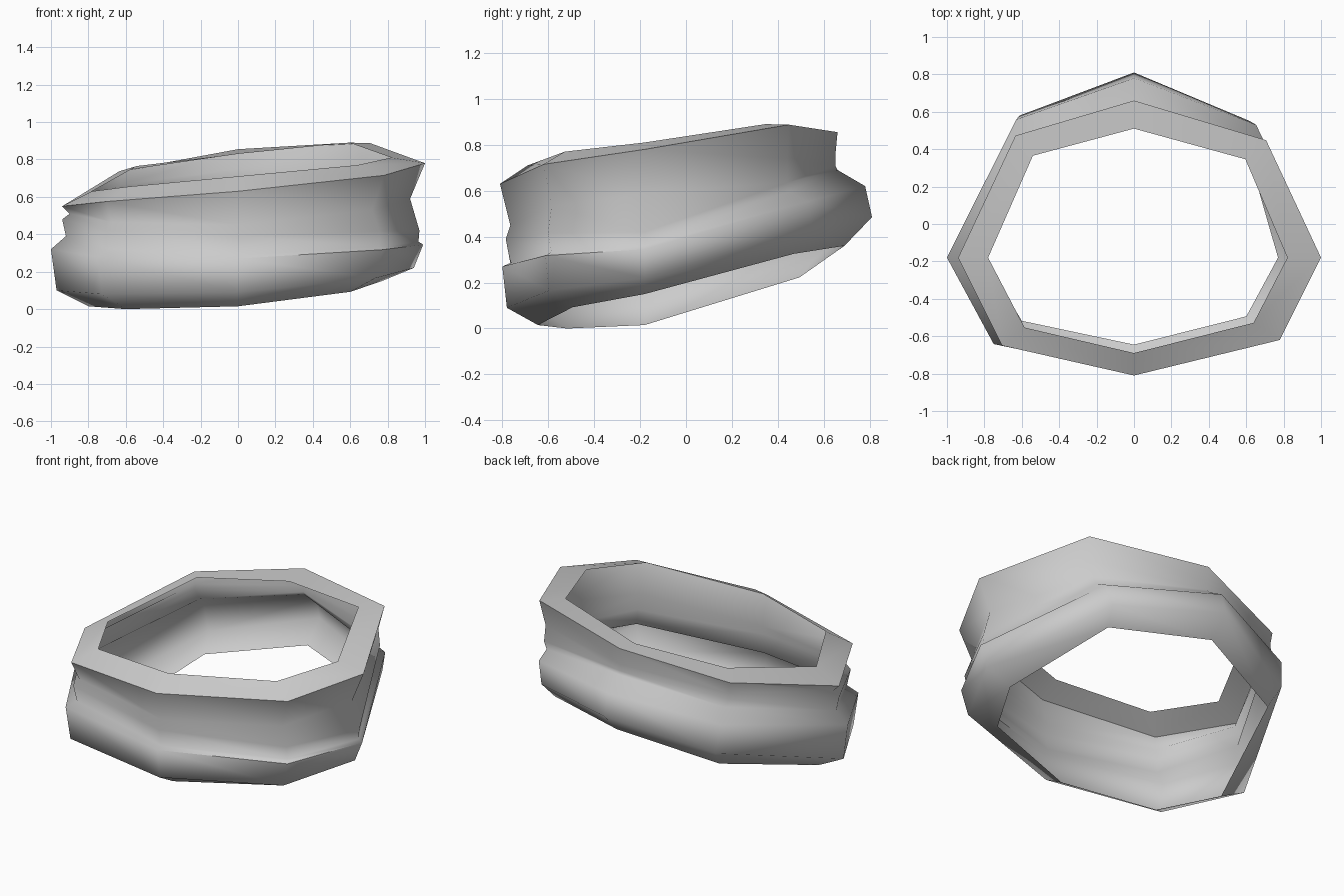
import bpy
import bmesh
import math

default_cube = bpy.data.objects.get("Cube")
if default_cube:
    bpy.data.objects.remove(default_cube)

# One cloth colour
cloth = bpy.data.materials.new("cloth_grey")
cloth.use_nodes = True
GREY = (0.6, 0.6, 0.6, 1)
cloth.diffuse_color = GREY
cloth.node_tree.nodes["Principled BSDF"].inputs["Base Color"].default_value = GREY

# Each loop: (reach, height) at front, +x side, back, -x side, then back corner width
LOOPS = [
    ((.69, .71), (.82, .81), (.51, .83), (.78, .63), 1.1),     # inner rim
    ((.81, .63), (1.0, .78), (.66, .855), (.94, .55), 1.07),   # outer rim
    ((.765, .45), (.92, .59), (.65, .75), (.90, .51), 1.1),    # neck
    ((.785, .39), (.97, .42), (.65, .71), (.94, .48), 1.06),   # swell
    ((.765, .285), (.965, .36), (.66, .69), (.92, .39), 1.03), # crease
    ((.80, .27), (.99, .345), (.78, .62), (1.0, .32), 1.0),    # lower fold
    ((.78, .09), (.94, .22), (.81, .485), (.97, .10), 1.0),    # lower edge
    ((.645, .015), (.77, .15), (.69, .36), (.80, .015), 1.15), # bottom opening
]
SIDE_Y = -.18


def octagon(front, right, back, left, wide):
    """Eight points counter-clockwise from the front, corners blended from the sides."""
    def corner(side, end, x, y, end_reach, lift):
        height = max(0, (side[1] + end[1]) / 2 + lift)
        return (x * side[0], y * end[0] / end_reach, height)

    return [
        (0, -front[0], front[1]),
        corner(right, front, .78, -.62, .81, .01),
        (right[0], SIDE_Y, right[1]),
        corner(right, back, .66 * wide, .55, .81, .07),
        (0, back[0], back[1]),
        corner(left, back, -.63 * wide, .58, .81, .035),
        (-left[0], SIDE_Y, left[1]),
        corner(left, front, -.75, -.65, .81, -.015),
    ]


# Folded neck wrap: a thin shell bridged through the loops
bm = bmesh.new()
rings = [[bm.verts.new(p) for p in octagon(*loop)] for loop in LOOPS]
for upper, lower in zip(rings, rings[1:]):
    for i in range(len(upper)):
        j = (i + 1) % len(upper)
        bm.faces.new((upper[i], lower[i], lower[j], upper[j]))
mesh = bpy.data.meshes.new("neck_wrap")
bm.to_mesh(mesh)
bm.free()
mesh.materials.append(cloth)
neck_wrap = bpy.data.objects.new("neck_wrap", mesh)
bpy.context.collection.objects.link(neck_wrap)

# Soft folds, crisp rim where it turns sharply
bpy.ops.object.select_all(action="DESELECT")
neck_wrap.select_set(True)
bpy.context.view_layer.objects.active = neck_wrap
bpy.ops.object.shade_smooth_by_angle(angle=math.radians(70))
